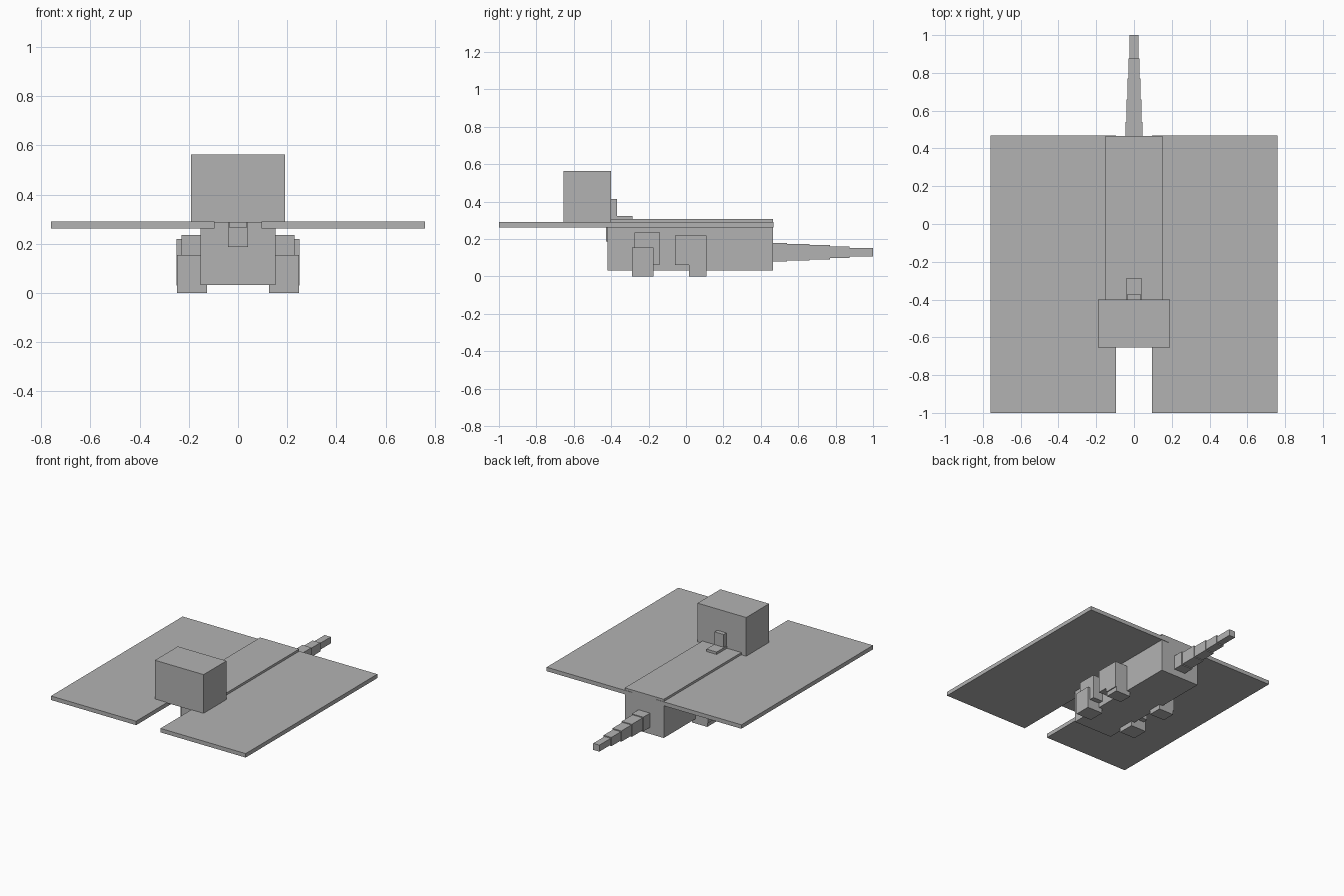
import bpy

cube = bpy.data.objects.get("Cube")
if cube:
    bpy.data.objects.remove(cube, do_unlink=True)

grey = bpy.data.materials.new("plain grey")
grey.use_nodes = True
grey.diffuse_color = (0.45, 0.45, 0.45, 1)
grey.node_tree.nodes["Principled BSDF"].inputs["Base Color"].default_value = (0.45, 0.45, 0.45, 1)


def box(name, x, y, z):
    """Axis-aligned block from (min, max) ranges."""
    bpy.ops.mesh.primitive_cube_add(size=1, location=[(a + b) / 2 for a, b in (x, y, z)])
    ob = bpy.context.object
    ob.name = name
    ob.scale = [b - a for a, b in (x, y, z)]
    bpy.ops.object.transform_apply(location=False, rotation=False, scale=True)
    ob.data.materials.append(grey)
    return ob


def pair(name, x, y, z):
    """The same block on the left (+x) and right (-x) sides."""
    box("left_" + name, x, y, z)
    box("right_" + name, (-x[1], -x[0]), y, z)


# Body, head and neck
box("body", (-0.152, 0.152), (-0.42, 0.465), (0.033, 0.306))
box("head", (-0.19, 0.19), (-0.655, -0.40), (0.287, 0.563))
box("neck_base", (-0.04, 0.04), (-0.428, -0.285), (0.187, 0.323))
box("neck", (-0.035, 0.035), (-0.50, -0.37), (0.265, 0.413))

# Broad flat wings
pair("wing", (0.095, 0.76), (-1.0, 0.468), (0.262, 0.29))

# Front legs
pair("front_upper_leg", (0.15, 0.23), (-0.275, -0.14), (0.065, 0.235))
pair("front_lower_leg", (0.15, 0.247), (-0.29, -0.175), (0.048, 0.155))
pair("front_foot", (0.125, 0.247), (-0.29, -0.175), (0.0, 0.05))

# Rear legs
pair("rear_thigh", (0.15, 0.25), (-0.06, 0.11), (0.06, 0.22))
pair("rear_shin", (0.15, 0.25), (0.015, 0.11), (0.03, 0.07))
pair("rear_foot", (0.125, 0.243), (0.015, 0.11), (0.0, 0.05))

# Tail: shrinking segments (start, end, half width, bottom, top)
segments = [
    (0.44, 0.54, 0.045, 0.080, 0.180),
    (0.54, 0.66, 0.040, 0.086, 0.174),
    (0.66, 0.77, 0.035, 0.092, 0.168),
    (0.77, 0.875, 0.030, 0.099, 0.161),
    (0.875, 1.0, 0.024, 0.107, 0.153),
]
for i, (y0, y1, w, z0, z1) in enumerate(segments, 1):
    box(f"tail_segment_{i}", (-w, w), (y0, y1), (z0, z1))
